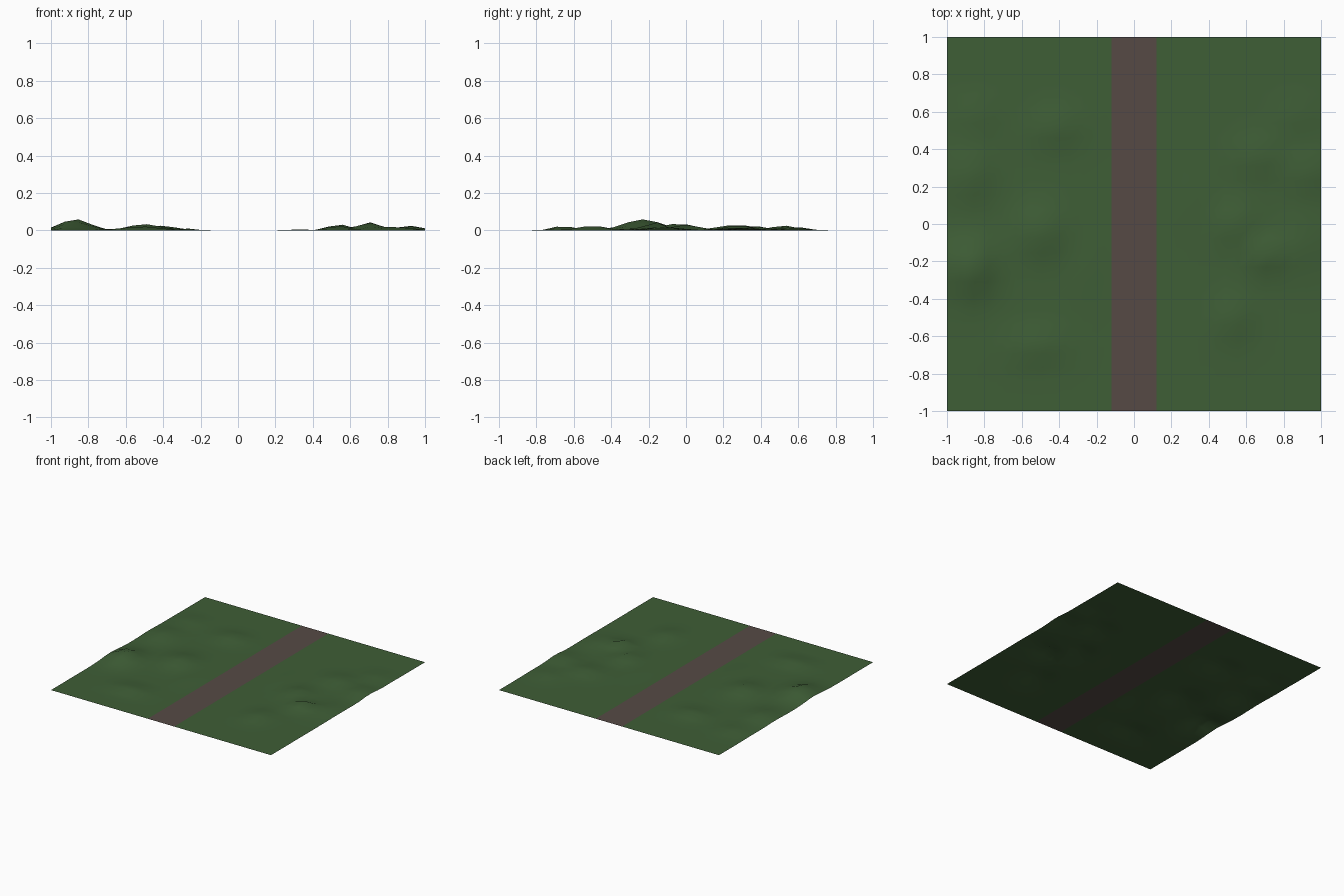
import bpy, bmesh, math

if "Cube" in bpy.data.objects:
    bpy.data.objects.remove(bpy.data.objects["Cube"])


def material(name, rgb):
    m = bpy.data.materials.new(name)
    m.diffuse_color = (*rgb, 1)
    m.use_nodes = True
    m.node_tree.nodes["Principled BSDF"].inputs["Base Color"].default_value = m.diffuse_color
    return m


grass = material("grass_green", (0.049, 0.112, 0.037))
dirt = material("path_brown", (0.092, 0.068, 0.059))

PATH = 0.12   # half width of the path
COLS = 12     # cells across each grass field
ROWS = 26     # cells along the path

# Low mounds: x, y, height, x radius, y radius
MOUNDS = [
    (-0.87, -0.23, 0.060, 0.11, 0.14),
    (-0.50, -0.04, 0.036, 0.12, 0.13),
    (-0.52, -0.66, 0.026, 0.14, 0.08),
    (-0.42, 0.52, 0.026, 0.12, 0.09),
    (-0.87, 0.27, 0.030, 0.10, 0.14),
    (-0.85, 0.58, 0.018, 0.10, 0.09),
    (-0.26, -0.25, 0.010, 0.05, 0.15),
    (0.70, -0.17, 0.045, 0.08, 0.07),
    (0.53, -0.50, 0.027, 0.08, 0.11),
    (0.54, 0.00, 0.032, 0.08, 0.10),
    (0.92, 0.28, 0.026, 0.09, 0.10),
    (0.66, 0.36, 0.024, 0.12, 0.10),
    (0.88, -0.12, 0.018, 0.08, 0.14),
    (0.85, 0.57, 0.016, 0.10, 0.09),
    (0.32, 0.15, 0.007, 0.05, 0.15),
]


def height(x, y):
    # Flat on the path and at both path ends
    fade = min(1, max(0, (abs(x) - PATH) / 0.08))
    fade *= min(1, max(0, (0.86 - abs(y)) / 0.18))
    return fade * sum(h * math.exp(-((x - a) / rx) ** 2 - ((y - b) / ry) ** 2)
                      for a, b, h, rx, ry in MOUNDS)


def sheet(name, x0, x1, cols, mat):
    bm = bmesh.new()
    grid = []
    for j in range(ROWS + 1):
        y = -1 + 2 * j / ROWS
        xs = [x0 + (x1 - x0) * i / cols for i in range(cols + 1)]
        grid.append([bm.verts.new((x, y, height(x, y))) for x in xs])
    for j in range(ROWS):
        for i in range(cols):
            f = bm.faces.new((grid[j][i], grid[j][i + 1],
                              grid[j + 1][i + 1], grid[j + 1][i]))
            f.smooth = True
    me = bpy.data.meshes.new(name)
    bm.to_mesh(me)
    bm.free()
    me.materials.append(mat)
    ob = bpy.data.objects.new(name, me)
    bpy.context.collection.objects.link(ob)


# Grass fields on both sides of the flat path
sheet("left_grass", -1, -PATH, COLS, grass)
sheet("path", -PATH, PATH, 2, dirt)
sheet("right_grass", PATH, 1, COLS, grass)
